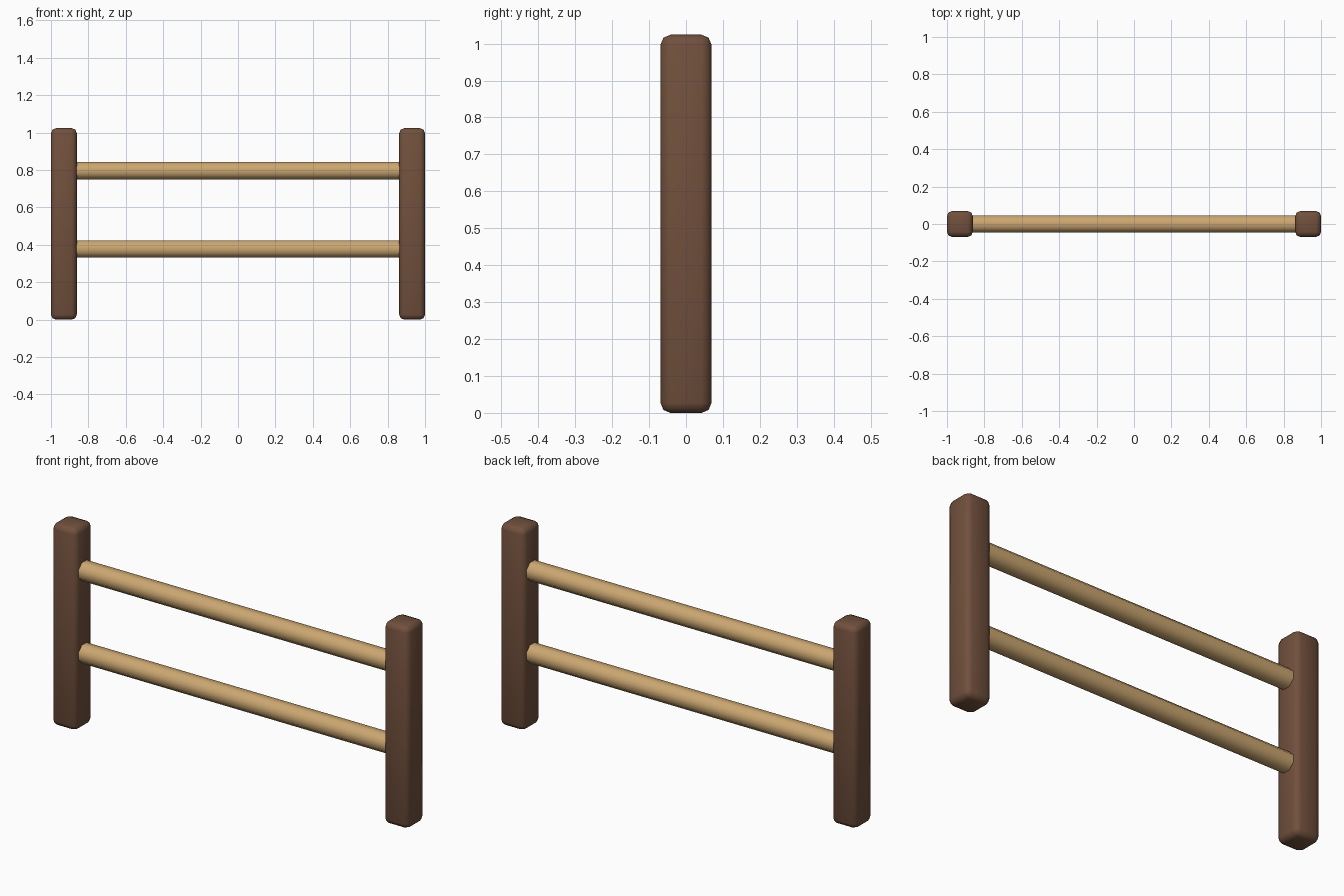
import bpy, math

if "Cube" in bpy.data.objects:
    bpy.data.objects.remove(bpy.data.objects["Cube"])

def material(name, rgb):
    m = bpy.data.materials.new(name)
    m.diffuse_color = (*rgb, 1)
    m.use_nodes = True
    m.node_tree.nodes["Principled BSDF"].inputs["Base Color"].default_value = m.diffuse_color
    return m

dark_wood = material("dark brown wood", (0.165, 0.080, 0.046))
light_wood = material("light tan wood", (0.60, 0.385, 0.165))

HEIGHT, WIDTH = 1.024, 0.138

# Rounded square posts at both ends
for name, side in (("left_post", -1), ("right_post", 1)):
    bpy.ops.mesh.primitive_cube_add(size=1, location=(side * (1 - WIDTH / 2), 0, HEIGHT / 2))
    post = bpy.context.object
    post.name = name
    post.scale = (WIDTH, WIDTH, HEIGHT)
    bpy.ops.object.transform_apply(location=False, rotation=False, scale=True)
    post.data.materials.append(dark_wood)
    bevel = post.modifiers.new("rounded edges", 'BEVEL')
    bevel.width = 0.027
    bevel.segments = 2
    bpy.ops.object.modifier_apply(modifier=bevel.name)
    bpy.ops.object.shade_smooth()

# Eight-sided rails running into the posts, flat sides facing front and up
FLAT = 0.092
for name, z in (("lower_rail", 0.378), ("upper_rail", 0.796)):
    bpy.ops.mesh.primitive_cylinder_add(
        vertices=8, radius=FLAT / 2 / math.cos(math.pi / 8), depth=1.80,
        location=(0, 0, z))
    rail = bpy.context.object
    rail.name = name
    rail.rotation_euler = (0, math.pi / 2, 0)
    # turn the cross-section half a step
    for v in rail.data.vertices:
        a = math.atan2(v.co.y, v.co.x) + math.pi / 8
        r = math.hypot(v.co.x, v.co.y)
        v.co.x, v.co.y = r * math.cos(a), r * math.sin(a)
    rail.data.materials.append(light_wood)
    bpy.ops.object.shade_smooth_by_angle(angle=math.radians(50))
